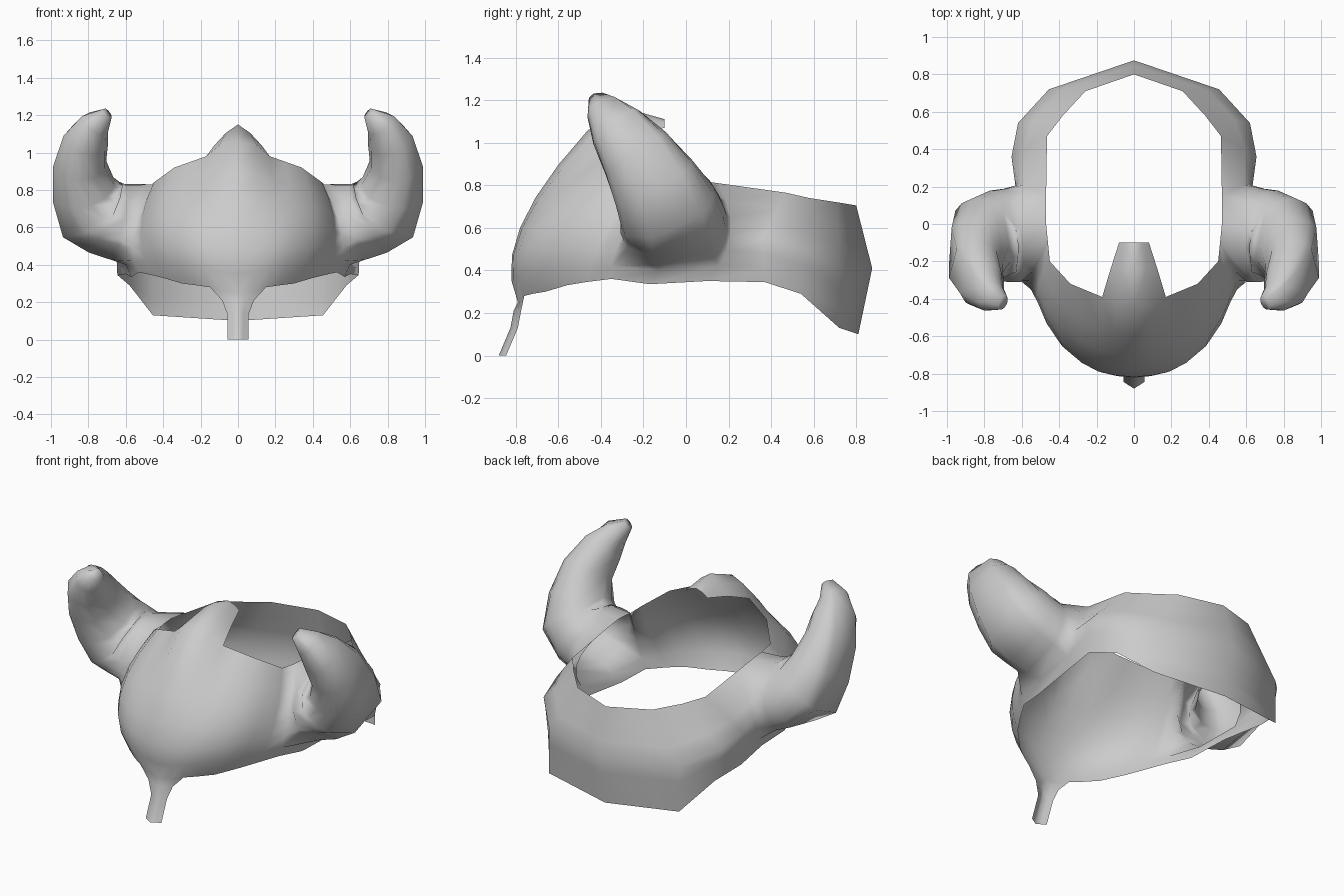
import bpy, bmesh, math
from mathutils import Vector

cube = bpy.data.objects.get("Cube")
if cube:
    bpy.data.objects.remove(cube)

metal = bpy.data.materials.new("light grey metal")
grey = (0.6, 0.6, 0.6, 1)
metal.use_nodes = True
metal.diffuse_color = grey
metal.node_tree.nodes["Principled BSDF"].inputs["Base Color"].default_value = grey

bm = bmesh.new()


def skin(rows, closed=False):
    """Join neighbouring rows of vertices with quads."""
    for a, b in zip(rows, rows[1:]):
        n = len(a)
        for i in range(n if closed else n - 1):
            j = (i + 1) % n
            bm.faces.new((a[i], a[j], b[j], b[i]))


# Shell: each rib runs through a bottom, middle and top point, front to back
ribs = [
    ((0, -.79, .25), (0, -.78, .6), (0, -.46, 1.06)),
    ((.08, -.78, .26), (.1, -.77, .6), (.1, -.43, 1.04)),
    ((.15, -.76, .28), (.2, -.745, .6), (.17, -.39, .98)),
    ((.22, -.72, .29), (.29, -.7, .6), (.255, -.355, .95)),
    ((.3, -.66, .3), (.4, -.61, .6), (.34, -.32, .92)),
    ((.4, -.56, .33), (.475, -.49, .6), (.395, -.26, .88)),
    ((.46, -.47, .345), (.52, -.38, .58), (.45, -.2, .84)),
    ((.53, -.35, .36), (.555, -.3, .56), (.46, -.1, .83)),
    ((.57, -.17, .335), (.6, -.05, .55), (.47, 0, .83)),
    ((.6, .1, .35), (.62, .21, .57), (.47, .15, .81)),
    ((.645, .37, .345), (.655, .36, .55), (.465, .47, .765)),
    ((.58, .54, .29), (.62, .54, .5), (.38, .58, .74)),
    ((.455, .72, .13), (.455, .72, .41), (.26, .71, .72)),
    ((0, .81, .1), (0, .875, .41), (0, .8, .705)),
]
STEPS = 6
HORN = 7                # first of the three ribs around the horn opening
shell = []
for low, mid, top in ribs:
    low, mid, top = Vector(low), Vector(mid), Vector(top)
    rib = []
    for k in range(STEPS + 1):
        t = k / STEPS
        if mid.y > .3:  # the neck plates are straight above and below the fold
            p = (low.lerp(mid, 2 * t) if t < .5 else mid.lerp(top, 2 * t - 1))
        else:
            p = (low * (2 * t - 1) * (t - 1) + mid * 4 * t * (1 - t)
                 + top * t * (2 * t - 1))
        rib.append(bm.verts.new(p))
    shell.append(rib)
for i in range(len(shell) - 1):
    a, b = shell[i], shell[i + 1]
    if i in (HORN, HORN + 1):
        a, b = a[:2], b[:2]
    skin([a, b])

# Horn: rings grown from the opening in the shell
front, middle, rear = shell[HORN:HORN + 3]
loop = [middle[1]] + rear[1:] + [middle[-1]] + front[:0:-1]
mid = sum((v.co for v in loop), Vector()) / len(loop)
angles = [math.atan2(v.co.z - mid.z, v.co.y - mid.y) for v in loop]
# centre, half height across the bend, half width
horn = [
    ((.65, -.06, .625), .215, .255),
    ((.72, -.065, .65), .215, .25),
    ((.79, -.085, .695), .22, .24),
    ((.835, -.15, .81), .18, .21),
    ((.85, -.235, .95), .147, .175),
    ((.815, -.325, 1.07), .125, .135),
    ((.765, -.388, 1.155), .085, .085),
    ((.7, -.42, 1.21), .035, .04),
]
centres = [mid] + [Vector(h[0]) for h in horn]
rings = [loop]
for i, (c, high, wide) in enumerate(horn, 1):
    ahead = centres[min(i + 1, len(horn))]
    along = (ahead - centres[i - 1]).normalized()
    side = Vector((0, 1, 0))
    side = (side - along * side.dot(along)).normalized()
    up = along.cross(side)
    rings.append([bm.verts.new(centres[i] + side * wide * math.cos(a)
                               + up * high * math.sin(a)) for a in angles])
skin(rings, closed=True)
bm.faces.new(rings[-1])

# Crest: tongue rising from the brow and reaching back
crest = [[rib[-1] for rib in shell[:3]]]
for row in (((0, -.24, 1.15), (.065, -.24, 1.105), (.125, -.24, 1.04)),
            ((0, -.1, 1.11), (.045, -.1, 1.095), (.08, -.1, 1.07))):
    crest.append([bm.verts.new(p) for p in row])
skin(crest)

# Nose guard: narrow bent strip below the brow
nose = [[rib[0] for rib in shell[:3]]]
for half, y, z in ((.085, -.81, .21), (.055, -.825, .13), (.055, -.88, 0)):
    nose.append([bm.verts.new((half * s, y + .035 * s, z)) for s in (0, .5, 1)])
skin(nose)

# Face the shell outwards
bmesh.ops.recalc_face_normals(bm, faces=bm.faces)
bm.faces.ensure_lookup_table()
if bm.faces[0].normal.y > 0:
    bmesh.ops.reverse_faces(bm, faces=bm.faces)
for face in bm.faces:
    face.smooth = True

mesh = bpy.data.meshes.new("horned_helmet")
bm.to_mesh(mesh)
bm.free()
mesh.materials.append(metal)
helmet = bpy.data.objects.new("horned_helmet", mesh)
bpy.context.collection.objects.link(helmet)
mirror = helmet.modifiers.new("mirror", 'MIRROR')
mirror.use_clip = True
